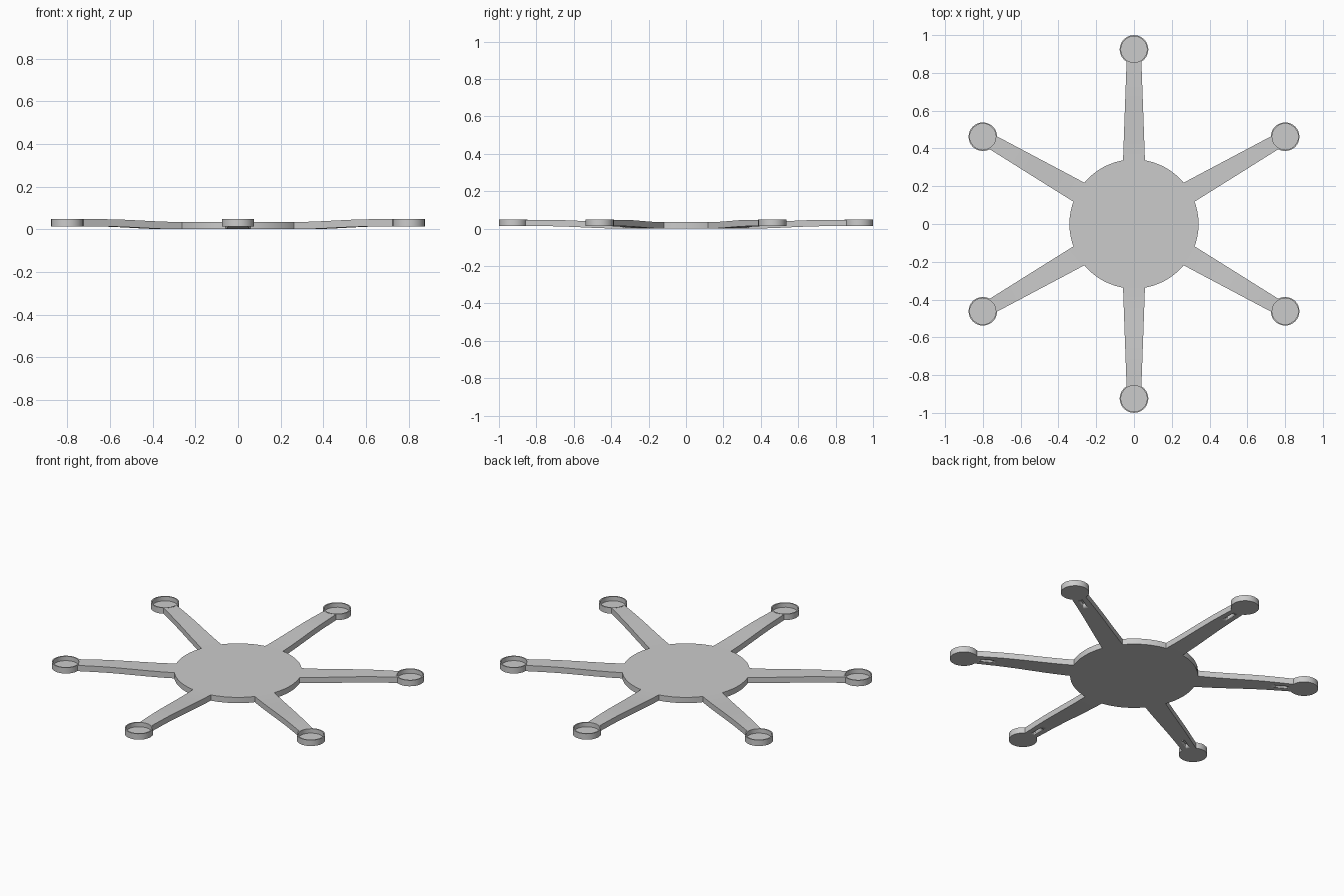
import bpy, bmesh, math
from mathutils import Matrix

if "Cube" in bpy.data.objects:
    bpy.data.objects.remove(bpy.data.objects["Cube"])

HUB_R, HUB_H = 0.342, 0.034
CUP_D, CUP_R, CUP_IN = 0.924, 0.076, 0.069
LOW, TOP, FLOOR = 0.013, 0.048, 0.022


def finish(bm, name, angle=30):
    bmesh.ops.recalc_face_normals(bm, faces=bm.faces)
    me = bpy.data.meshes.new(name)
    bm.to_mesh(me)
    bm.free()
    ob = bpy.data.objects.new(name, me)
    bpy.context.collection.objects.link(ob)
    bpy.ops.object.select_all(action='DESELECT')
    ob.select_set(True)
    bpy.context.view_layer.objects.active = ob
    bpy.ops.object.shade_smooth_by_angle(angle=math.radians(angle))
    return ob


def turned(name, rings, sides):
    """Closed round solid from (radius, z) rings, capped at both ends."""
    bm = bmesh.new()
    loops = [[bm.verts.new((r * math.cos(2 * math.pi * i / sides),
                            r * math.sin(2 * math.pi * i / sides), z))
              for i in range(sides)] for r, z in rings]
    for a, b in zip(loops, loops[1:]):
        for i in range(sides):
            j = (i + 1) % sides
            bm.faces.new((a[i], a[j], b[j], b[i]))
    bm.faces.new(loops[0])
    bm.faces.new(loops[-1])
    return finish(bm, name)


def arm_mesh(name):
    """Tapered arm with an S-shaped rise, ends fitted to hub and cup."""
    stations, cols = 14, 7
    bm = bmesh.new()
    layers = ([], [])
    for s in range(stations + 1):
        t = s / stations
        half = 0.058 + (0.039 - 0.058) * t
        rows = ([], [])
        for c in range(cols):
            y = half * (2 * c / (cols - 1) - 1)
            start = math.sqrt((HUB_R - 0.002) ** 2 - y * y)
            end = CUP_D - math.sqrt(0.073 ** 2 - y * y)
            x = start + (end - start) * t
            u = min(1, max(0, (x - 0.34) / 0.42))
            rise = u * u * (3 - 2 * u)
            rows[0].append(bm.verts.new((x, y, LOW * rise)))
            rows[1].append(bm.verts.new((x, y, HUB_H + (TOP - 0.001 - HUB_H) * rise)))
        layers[0].append(rows[0])
        layers[1].append(rows[1])
    lo, hi = layers
    for s in range(stations):
        for c in range(cols - 1):
            for g in (lo, hi):
                bm.faces.new((g[s][c], g[s][c + 1], g[s + 1][c + 1], g[s + 1][c]))
        for c in (0, cols - 1):
            bm.faces.new((lo[s][c], lo[s + 1][c], hi[s + 1][c], hi[s][c]))
    for s in (0, stations):
        for c in range(cols - 1):
            bm.faces.new((lo[s][c], lo[s][c + 1], hi[s][c + 1], hi[s][c]))
    return finish(bm, name)


# Central disc
turned("hub_plate", [(HUB_R, 0), (HUB_R, HUB_H)], 64)

# Master cup: open-topped motor seat
cup = turned("motor_cup_1", [(CUP_R, LOW), (CUP_R, TOP), (CUP_IN, TOP), (CUP_IN, FLOOR)], 24)

# Master arm with a small wire slot cut into its underside
arm = arm_mesh("arm_1")
bm = bmesh.new()
bmesh.ops.create_cube(bm, size=1, matrix=Matrix.Translation((0.80, 0, 0.01))
                      @ Matrix.Diagonal((0.065, 0.02, 0.044, 1)))
cutter = finish(bm, "slot_cutter")
mod = arm.modifiers.new("slot", 'BOOLEAN')
mod.operation = 'DIFFERENCE'
mod.object = cutter
mod.solver = 'EXACT'
bpy.context.view_layer.objects.active = arm
bpy.ops.object.modifier_apply(modifier=mod.name)
bpy.data.objects.remove(cutter)

# Six arms and cups around the hub
for i in range(6):
    turn = Matrix.Rotation(math.radians(30 + 60 * i), 4, 'Z')
    for master, name, dist in ((arm, "arm", 0), (cup, "motor_cup", CUP_D)):
        ob = master
        if i:
            ob = bpy.data.objects.new(f"{name}_{i + 1}", master.data)
            bpy.context.collection.objects.link(ob)
        ob.matrix_world = turn @ Matrix.Translation((dist, 0, 0))
